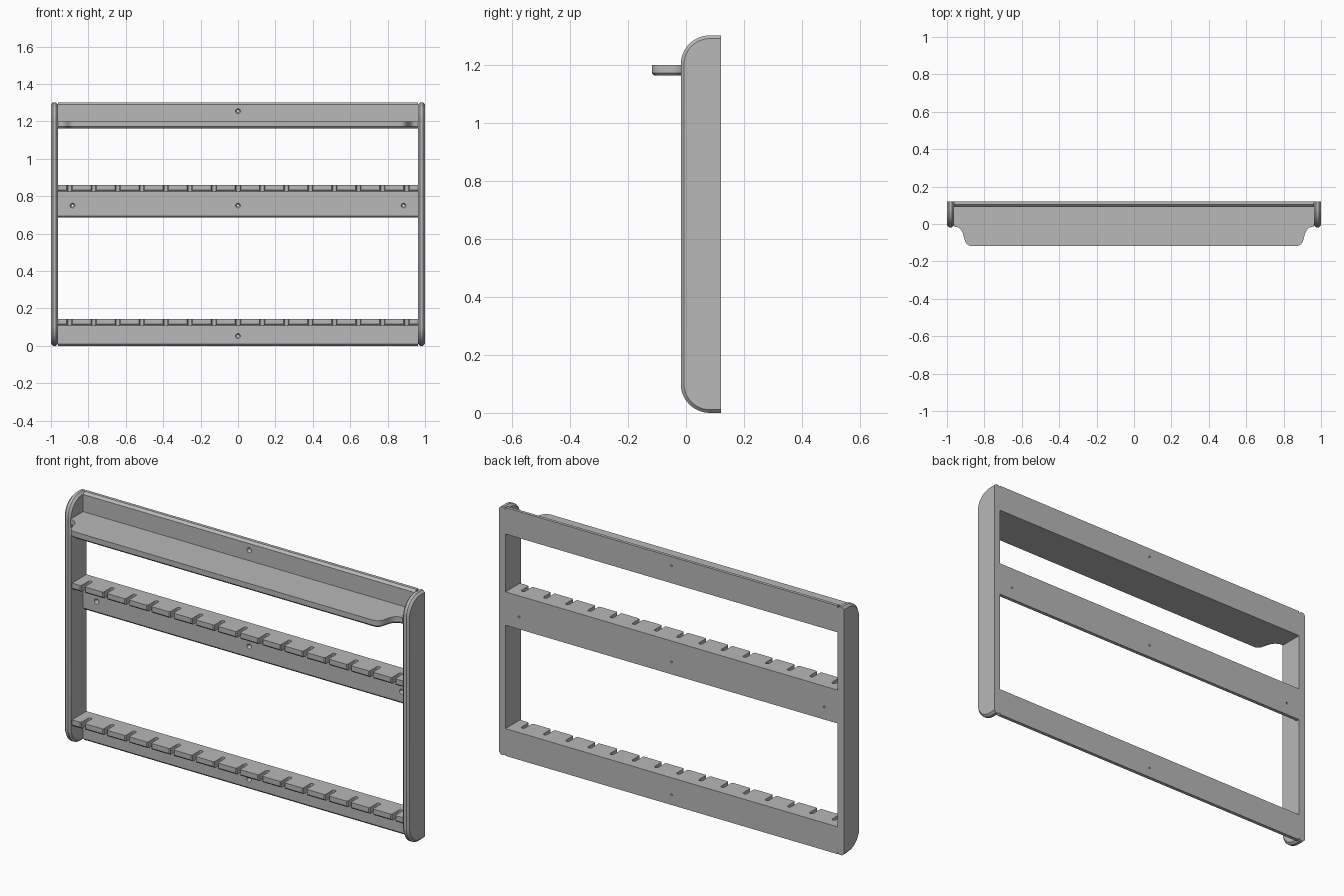
import bpy, bmesh, math
from mathutils import Matrix, Vector

if "Cube" in bpy.data.objects:
    bpy.data.objects.remove(bpy.data.objects["Cube"])

grey = bpy.data.materials.new("plain grey")
grey.use_nodes = True
grey.diffuse_color = (0.48, 0.48, 0.48, 1)
grey.node_tree.nodes["Principled BSDF"].inputs["Base Color"].default_value = grey.diffuse_color

HALF = 0.963      # inner half width
BACK = 0.12
HEIGHT = 1.302


def prism(bm, points, depth):
    """Close the outline into a face and sweep it along depth."""
    face = bm.faces.new([bm.verts.new(p) for p in points])
    swept = bmesh.ops.extrude_face_region(bm, geom=[face])["geom"]
    bmesh.ops.translate(bm, vec=depth, verts=[v for v in swept if isinstance(v, bmesh.types.BMVert)])
    bmesh.ops.recalc_face_normals(bm, faces=bm.faces)


def chamfer(bm, rule, size):
    edges = [e for e in bm.edges if rule(*[v.co for v in e.verts])]
    bmesh.ops.bevel(bm, geom=edges, offset=size, segments=1, affect='EDGES')


def finish(name, bm):
    mesh = bpy.data.meshes.new(name)
    bm.to_mesh(mesh)
    bm.free()
    mesh.materials.append(grey)
    obj = bpy.data.objects.new(name, mesh)
    bpy.context.collection.objects.link(obj)
    return obj


def cut(obj, cutters):
    """Subtract the cutters, keep the result and discard them."""
    for c in cutters:
        c.hide_render = True
        mod = obj.modifiers.new("cut", 'BOOLEAN')
        mod.object, mod.operation, mod.solver = c, 'DIFFERENCE', 'EXACT'
    bpy.context.view_layer.update()
    mesh = bpy.data.meshes.new_from_object(obj.evaluated_get(bpy.context.evaluated_depsgraph_get()))
    obj.modifiers.clear()
    obj.data = mesh
    for c in cutters:
        bpy.data.objects.remove(c)


def screw_cutters(spots, face_y):
    """Countersinks on the front face and narrow holes right through."""
    result = []
    for name, r_front, r_back, length in (("countersink", 0.018, 0.005, 0.026), ("bore", 0.005, 0.005, 0.2)):
        bm = bmesh.new()
        for x, z in spots:
            bmesh.ops.create_cone(bm, cap_ends=True, segments=20, radius1=r_back, radius2=r_front, depth=length,
                                  matrix=Matrix.Translation((x, face_y + 0.003, z)) @ Matrix.Rotation(math.pi / 2, 4, 'X'))
        result.append(finish(name, bm))
    return result


def slot_cutter(z):
    """Row of round-ended slots with flared mouths."""
    bm = bmesh.new()
    for i in range(-7, 8):
        x, r, end = i * 0.1287, 0.010, 0.06
        arc = [(x + r * math.cos(a), end + r * math.sin(a)) for a in (math.pi * k / 10 for k in range(11))]
        mouth = [(x - r, 0.005), (x - 0.015, 0.0), (x - 0.015, -0.03),
                 (x + 0.015, -0.03), (x + 0.015, 0.0), (x + r, 0.005)]
        prism(bm, [(px, py, z - 0.06) for px, py in arc + mouth], (0, 0, 0.12))
    return finish("slots", bm)


parts = []

# Side panels: rounded front corners, chamfered rims
RADIUS, FRONT = 0.1, -0.018
for name, x in (("left_side_panel", HALF), ("right_side_panel", -1.0)):
    bm = bmesh.new()
    outline = [(x, BACK, 0)]
    for cz, start in ((RADIUS, 1.5), (HEIGHT - RADIUS, 1.0)):
        for k in range(13):
            a = math.pi * (start - 0.5 * k / 12)
            outline.append((x, FRONT + RADIUS + RADIUS * math.cos(a), cz + RADIUS * math.sin(a)))
    outline.append((x, BACK, HEIGHT))
    prism(bm, outline, (1.0 - HALF, 0, 0))
    chamfer(bm, lambda a, b: abs(a.x - b.x) < 1e-4 and min(a.y, b.y) < BACK - 0.01, 0.011)
    parts.append(finish(name, bm))

# Notched rails: back board and slotted ledge as one angled section
RAIL_FACE = 0.092
for name, low, high, spots in (("middle_notched_rail", 0.685, 0.86, [(-0.885, 0.75), (0, 0.75), (0.885, 0.75)]),
                               ("bottom_notched_rail", 0.0, 0.143, [(0, 0.053)])):
    bm = bmesh.new()
    section = [(BACK, low), (BACK, high), (0.0, high), (0.0, high - 0.026), (0.009, high - 0.035),
               (RAIL_FACE, high - 0.035), (RAIL_FACE, low + 0.01), (RAIL_FACE + 0.01, low)]
    prism(bm, [(-HALF, y, z) for y, z in section], (2 * HALF, 0, 0))
    rail = finish(name, bm)
    cut(rail, [slot_cutter(high)] + screw_cutters(spots, RAIL_FACE))
    parts.append(rail)

# Top rail with chamfered upper front edge
bm = bmesh.new()
section = [(BACK, 1.163), (BACK, HEIGHT), (RAIL_FACE + 0.012, HEIGHT), (RAIL_FACE, HEIGHT - 0.012), (RAIL_FACE, 1.163)]
prism(bm, [(-HALF, y, z) for y, z in section], (2 * HALF, 0, 0))
top_rail = finish("top_rail", bm)
cut(top_rail, screw_cutters([(0, 1.255)], RAIL_FACE))
parts.append(top_rail)

# Top shelf: curved shoulders, chamfer under the front edge
bm = bmesh.new()
p = [Vector(v) for v in ((HALF, -0.014), (0.885, -0.014), (0.935, -0.118), (0.862, -0.118))]
shoulder = []
for k in range(17):
    t = k / 16
    s = 1 - t
    shoulder.append(p[0] * s**3 + p[1] * 3 * s * s * t + p[2] * 3 * s * t * t + p[3] * t**3)
half = [Vector((HALF, RAIL_FACE))] + shoulder
outline = [(v.x, v.y, 1.163) for v in half] + [(-v.x, v.y, 1.163) for v in reversed(half)]
prism(bm, outline, (0, 0, 0.037))
chamfer(bm, lambda a, b: max(a.z, b.z) < 1.17 and max(a.y, b.y) < -0.01, 0.01)
parts.append(finish("top_shelf", bm))

# Smooth curves, sharp edges
bpy.ops.object.select_all(action='DESELECT')
for obj in parts:
    obj.select_set(True)
bpy.context.view_layer.objects.active = parts[0]
bpy.ops.object.shade_smooth_by_angle(angle=math.radians(30))
